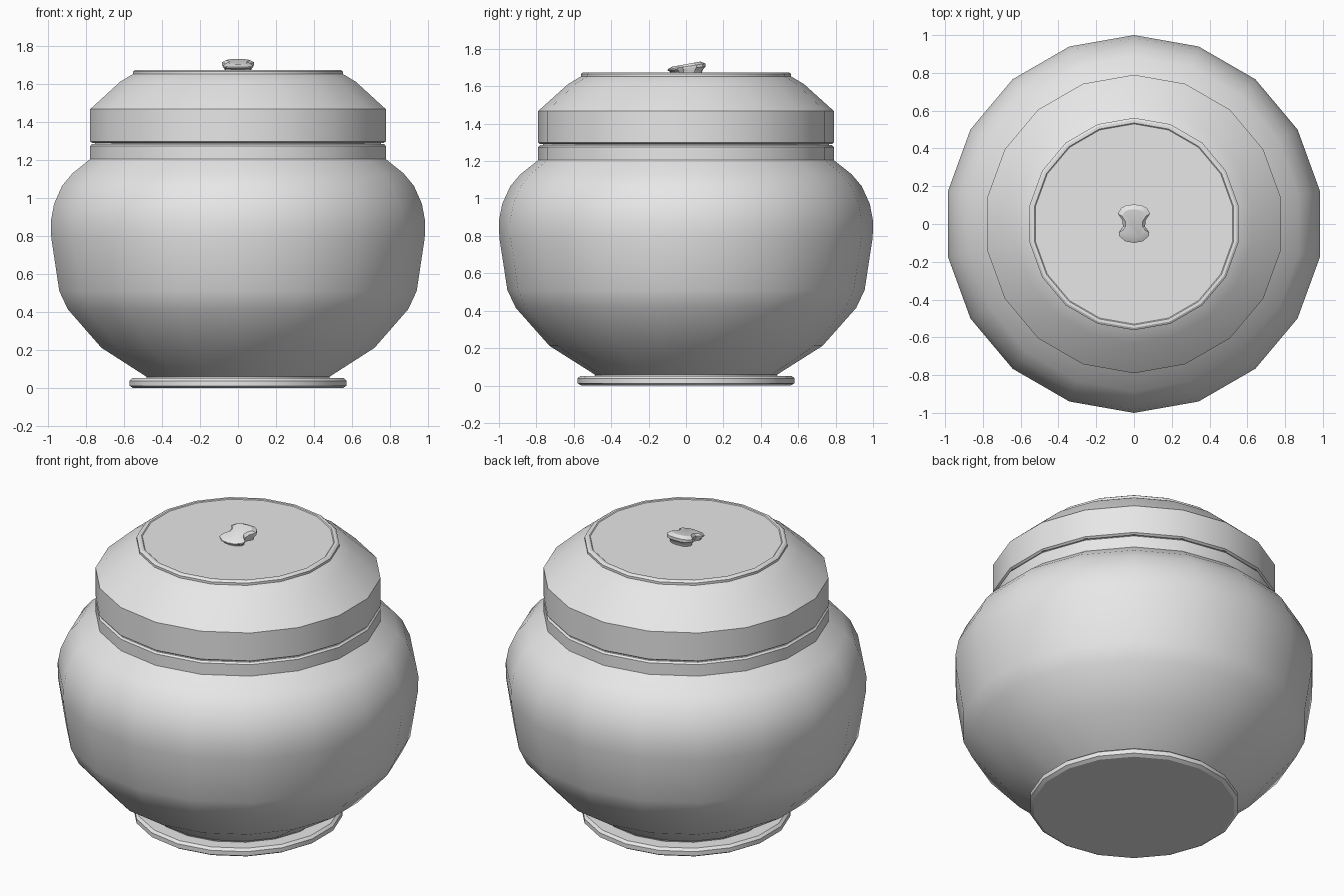
import bpy, bmesh, math

old = bpy.data.objects.get("Cube")
if old:
    bpy.data.objects.remove(old, do_unlink=True)

grey = bpy.data.materials.new("plain_grey")
grey.use_nodes = True
grey.diffuse_color = (0.8, 0.8, 0.8, 1)
grey.node_tree.nodes["Principled BSDF"].inputs["Base Color"].default_value = (0.8, 0.8, 0.8, 1)

SIDES = 18


def skin(name, rings, angle=30):
    """Bridge equal-length rings of points and cap both ends."""
    bm = bmesh.new()
    loops = [[bm.verts.new(p) for p in ring] for ring in rings]
    n = len(loops[0])
    for low, high in zip(loops, loops[1:]):
        for i in range(n):
            j = (i + 1) % n
            bm.faces.new((low[i], low[j], high[j], high[i]))
    bm.faces.new(loops[0][::-1])
    bm.faces.new(loops[-1])
    bmesh.ops.recalc_face_normals(bm, faces=bm.faces)
    mesh = bpy.data.meshes.new(name)
    bm.to_mesh(mesh)
    bm.free()
    mesh.materials.append(grey)
    obj = bpy.data.objects.new(name, mesh)
    bpy.context.collection.objects.link(obj)
    bpy.ops.object.select_all(action='DESELECT')
    obj.select_set(True)
    bpy.context.view_layer.objects.active = obj
    bpy.ops.object.shade_smooth_by_angle(angle=math.radians(angle))
    return obj


def lathe(name, profile):
    """Turn a (radius, z) profile, with a corner facing front and back."""
    angles = [math.radians(10 + 360 * i / SIDES) for i in range(SIDES)]
    return skin(name, [[(r * math.cos(a), r * math.sin(a), z) for a in angles]
                       for r, z in profile])


# Foot plate
lathe("foot_plate", [(0.56, 0.0), (0.58, 0.012), (0.58, 0.038), (0.565, 0.052)])

# Rounded pot with a straight neck band
lathe("pot_body", [(0.485, 0.045), (0.49, 0.06), (0.73, 0.212), (0.91, 0.415),
                   (0.955, 0.51), (0.998, 0.79), (1.0, 0.88), (0.983, 0.97),
                   (0.94, 1.065), (0.885, 1.13), (0.79, 1.205),
                   (0.79, 1.275), (0.78, 1.285)])

# Dark gap between pot and lid
lathe("neck_groove", [(0.765, 1.27), (0.765, 1.31)])

# Sloped lid with a small rolled rim around the flat top
lathe("lid", [(0.78, 1.291), (0.79, 1.298), (0.79, 1.468), (0.63, 1.612),
              (0.575, 1.645), (0.562, 1.652), (0.562, 1.666), (0.55, 1.674),
              (0.535, 1.674), (0.53, 1.67)])

# Waisted knob, rising towards the back
half = [(0.0, -0.10), (0.045, -0.092), (0.078, -0.065), (0.08, -0.045),
        (0.058, -0.015), (0.062, 0.02), (0.085, 0.055), (0.068, 0.085),
        (0.04, 0.10), (0.0, 0.103)]
outline = half + [(-x, y) for x, y in half[-2:0:-1]]


def knob_ring(scale, z, tilt):
    return [(x * scale, y * scale, z + tilt * y * scale) for x, y in outline]


skin("lid_knob", [knob_ring(0.82, 1.668, 0.0), knob_ring(0.86, 1.682, 0.05),
                  knob_ring(1.0, 1.694, 0.1), knob_ring(1.0, 1.705, 0.16),
                  knob_ring(0.75, 1.718, 0.18)])
